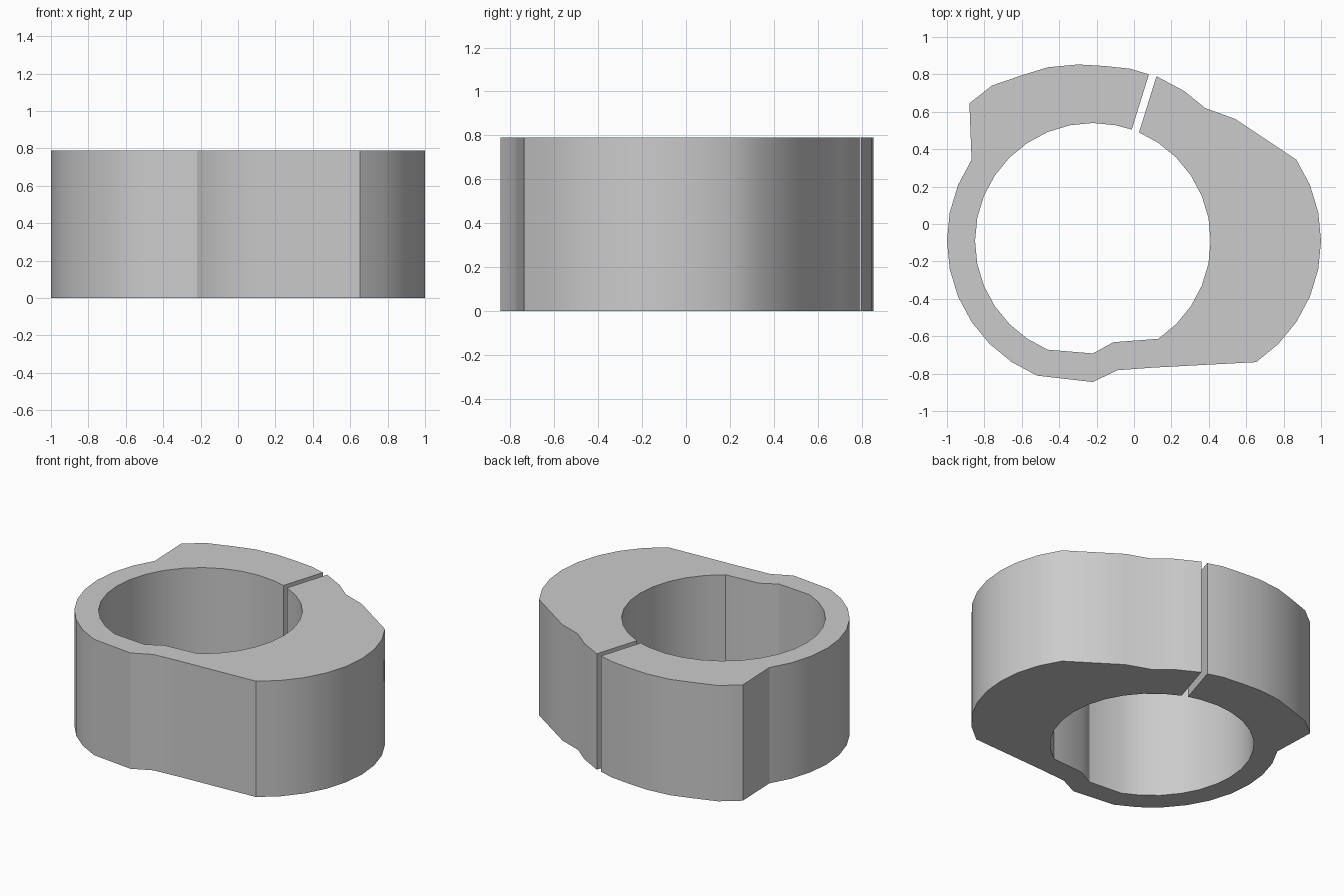
import bpy, bmesh
from math import sin, cos, radians

if "Cube" in bpy.data.objects:
    bpy.data.objects.remove(bpy.data.objects["Cube"])

HEIGHT = 0.79
STEP = 11.25  # 32-sided circles


def arc(cx, cy, r, first, last):
    """Points on a 32-sided circle, from step index first to last."""
    d = 1 if last >= first else -1
    return [(cx + r * cos(radians(i * STEP)), cy + r * sin(radians(i * STEP)))
            for i in range(first, last + d, d)]


# Outer outline, counterclockwise from the left side of the slit
outline = [(0.08, 0.80), (-0.02, 0.83), (-0.16, 0.845), (-0.30, 0.853),
           (-0.46, 0.838), (-0.60, 0.795), (-0.76, 0.74), (-0.88, 0.645)]
outline += arc(-0.22, -0.09, 0.78, 13, 22)          # thin ring side
outline += [(-0.22, -0.845), (-0.09, -0.782), (0.10, -0.768)]
outline += arc(0.22, -0.09, 0.78, -5, 3)            # thick lobe
outline += [(0.54, 0.562), (0.38, 0.62), (0.27, 0.71), (0.12, 0.79)]

# Inner bore, clockwise from the right side of the slit
outline += [(0.027, 0.49)]
outline += arc(-0.22, -0.09, 0.63, 5, -5)
outline += [(-0.11, -0.632), (-0.22, -0.692)]
outline += arc(-0.22, -0.09, 0.63, 22, 7)
outline += [(-0.012, 0.505)]

# Extrude the split collar
bm = bmesh.new()
base = bm.faces.new([bm.verts.new((x, y, 0)) for x, y in outline])
ext = bmesh.ops.extrude_face_region(bm, geom=[base], use_keep_orig=True)
top = [v for v in ext["geom"] if isinstance(v, bmesh.types.BMVert)]
bmesh.ops.translate(bm, verts=top, vec=(0, 0, HEIGHT))
bmesh.ops.recalc_face_normals(bm, faces=bm.faces[:])

mesh = bpy.data.meshes.new("split_collar")
bm.to_mesh(mesh)
bm.free()
collar = bpy.data.objects.new("split_collar", mesh)
bpy.context.collection.objects.link(collar)
bpy.context.view_layer.objects.active = collar
collar.select_set(True)
bpy.ops.object.shade_smooth_by_angle(angle=radians(30))
